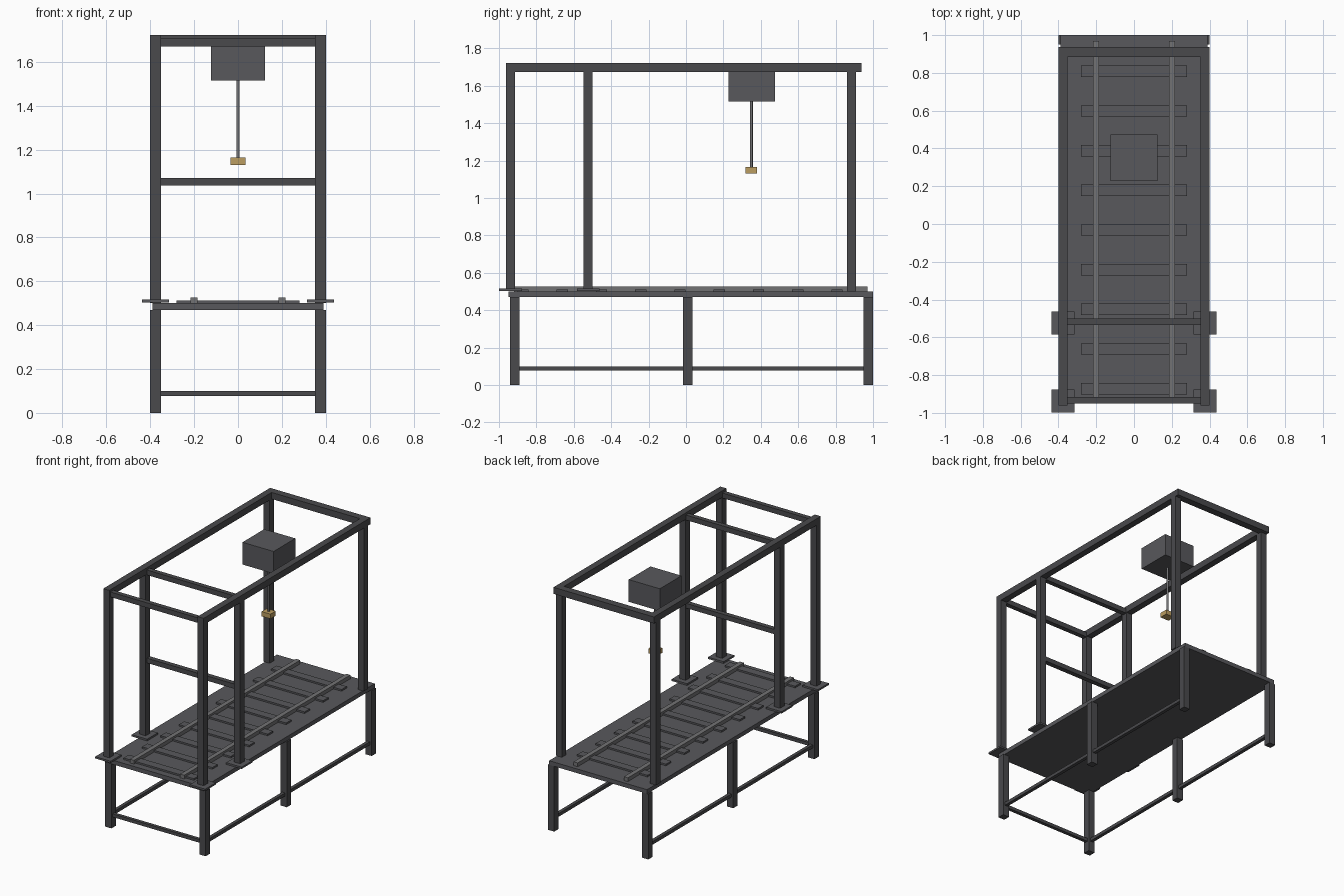
import bpy, bmesh

if "Cube" in bpy.data.objects:
    bpy.data.objects.remove(bpy.data.objects["Cube"])


def material(name, r, g, b):
    m = bpy.data.materials.new(name)
    m.diffuse_color = (r, g, b, 1)
    m.use_nodes = True
    m.node_tree.nodes["Principled BSDF"].inputs["Base Color"].default_value = m.diffuse_color
    return m


FRAME = material("dark_frame", 0.068, 0.068, 0.073)
PLATE = material("dark_plate", 0.098, 0.099, 0.107)
STEEL = material("steel", 0.17, 0.17, 0.175)
BRASS = material("brass", 0.5, 0.34, 0.12)


def box(name, x, y, z, mat=FRAME):
    """Axis-aligned box from (min, max) ranges."""
    me = bpy.data.meshes.new(name)
    bm = bmesh.new()
    bmesh.ops.create_cube(bm, size=1)
    for v in bm.verts:
        v.co = [(a + b) / 2 + c * (b - a) for c, (a, b) in zip(v.co, (x, y, z))]
    bm.to_mesh(me)
    bm.free()
    me.materials.append(mat)
    ob = bpy.data.objects.new(name, me)
    bpy.context.collection.objects.link(ob)


def pair(name, x, y, z, mat=FRAME):
    """Box on the right side plus its mirror image on the left."""
    box(name + "_right", x, y, z, mat)
    box(name + "_left", (-x[1], -x[0]), y, z, mat)


# Table: top, legs and low stretchers
box("table_top", (-0.39, 0.39), (-0.95, 1.0), (0.47, 0.50), PLATE)
for part, y in (("front", -0.94), ("middle", -0.016), ("rear", 0.95)):
    pair(part + "_leg", (0.35, 0.40), (y, y + 0.05), (0, 0.47))
box("front_stretcher", (-0.35, 0.35), (-0.927, -0.903), (0.077, 0.10))
pair("side_stretcher_front", (0.363, 0.387), (-0.89, -0.016), (0.077, 0.10))
pair("side_stretcher_rear", (0.363, 0.387), (0.034, 0.95), (0.077, 0.10))

# Track: cross slats and two long rails
for i in range(9):
    y = -0.872 + 0.21 * i
    box("slat", (-0.28, 0.28), (y - 0.03, y + 0.03), (0.50, 0.512), PLATE)
pair("track_rail", (0.184, 0.216), (-0.92, 0.97), (0.50, 0.527), STEEL)

# Upper frame: posts with base plates, top rails, crossbars
for part, y in (("front", -0.938), ("middle", -0.523)):
    pair(part + "_post", (0.352, 0.40), (y - 0.024, y + 0.024), (0.516, 1.675))
    pair(part + "_base_plate", (0.315, 0.438), (y - 0.061, y + 0.061), (0.503, 0.516), PLATE)
    box(part + "_top_crossbar", (-0.352, 0.352), (y - 0.012, y + 0.022), (1.67, 1.706))
box("middle_crossbar", (-0.352, 0.352), (-0.535, -0.50), (1.037, 1.071))
pair("rear_post", (0.352, 0.40), (0.862, 0.91), (0.50, 1.675))
pair("top_rail", (0.352, 0.40), (-0.962, 0.885), (1.675, 1.722))
box("rear_top_beam", (-0.40, 0.40), (0.885, 0.937), (1.675, 1.722))

# Hoist: housing, rod and brass end block
box("hoist_housing", (-0.124, 0.124), (0.228, 0.475), (1.515, 1.675), PLATE)
bpy.ops.mesh.primitive_cylinder_add(vertices=16, radius=0.007, depth=0.36,
                                    location=(0, 0.35, 1.34))
rod = bpy.context.object
rod.name = "hoist_rod"
rod.data.materials.append(STEEL)
bpy.ops.object.shade_smooth_by_angle()
box("end_block", (-0.035, 0.035), (0.319, 0.379), (1.131, 1.165), BRASS)
